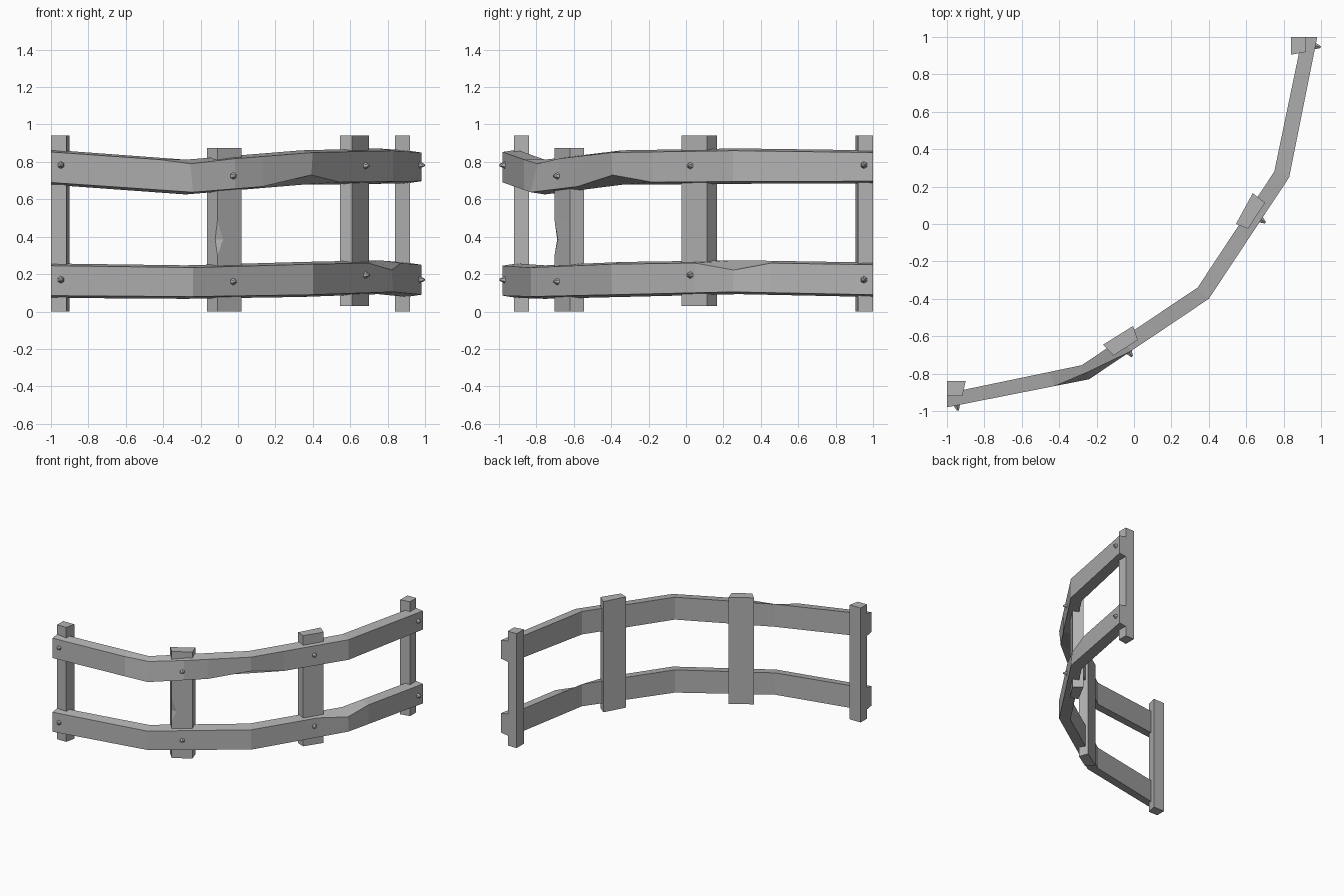
import bpy, bmesh
from mathutils import Vector

cube = bpy.data.objects.get("Cube")
if cube:
    bpy.data.objects.remove(cube)

grey = bpy.data.materials.new("weathered grey")
grey.use_nodes = True
colour = (0.45, 0.45, 0.45, 1)
grey.diffuse_color = colour
grey.node_tree.nodes["Principled BSDF"].inputs["Base Color"].default_value = colour


def finish(name, bm):
    bmesh.ops.remove_doubles(bm, verts=bm.verts, dist=0.0005)
    bmesh.ops.recalc_face_normals(bm, faces=bm.faces)
    mesh = bpy.data.meshes.new(name)
    bm.to_mesh(mesh)
    bm.free()
    mesh.materials.append(grey)
    obj = bpy.data.objects.new(name, mesh)
    bpy.context.collection.objects.link(obj)
    return obj


def loft(name, sections):
    """Skin a closed solid through equal-length rings of points."""
    bm = bmesh.new()
    rings = [[bm.verts.new(p) for p in ring] for ring in sections]
    n = len(rings[0])
    for a, b in zip(rings, rings[1:]):
        for i in range(n):
            j = (i + 1) % n
            bm.faces.new((a[i], a[j], b[j], b[i]))
    bm.faces.new(rings[0])
    bm.faces.new(rings[-1])
    return finish(name, bm)


# Bent path shared by both rails: outer and inner edges in plan
OUTER = [(-1, -0.98), (-0.24, -0.83), (0.40, -0.40), (0.83, 0.25), (0.98, 1)]
INNER = [(-1, -0.905), (-0.28, -0.755), (0.34, -0.34), (0.75, 0.28), (0.9, 1)]
OUTER_BOTTOM, OUTER_TOP = 0, 1


def rail(name, heights, chips):
    """Chips map a joint to (corner, shift, reach before, reach after)."""
    joints = []
    for (ox, oy), (ix, iy), (low, high) in zip(OUTER, INNER, heights):
        joints.append([Vector((ox, oy, low)), Vector((ox, oy, high)),
                       Vector((ix, iy, high + 0.012)),
                       Vector((ix, iy, low - 0.012))])

    def between(k, t):
        return [p.lerp(q, t) for p, q in zip(joints[k], joints[k + 1])]

    sections = []
    for k, ring in enumerate(joints):
        if k in chips:
            corner, shift, before, after = chips[k]
            worn = [p.copy() for p in ring]
            worn[corner] += Vector(shift)
            sections += [between(k - 1, before), worn, between(k, after)]
        else:
            sections.append(ring)
    return loft(name, sections)


rail("upper_rail",
     [(0.69, 0.853), (0.638, 0.80), (0.69, 0.85), (0.695, 0.86), (0.697, 0.85)],
     {1: (OUTER_TOP, (-0.015, 0.035, -0.01), 0.76, 0.35),
      2: (OUTER_BOTTOM, (-0.008, 0.008, 0.04), 0.58, 0.34)})
rail("lower_rail",
     [(0.085, 0.245), (0.08, 0.235), (0.09, 0.253), (0.105, 0.262), (0.09, 0.25)],
     {3: (OUTER_TOP, (-0.008, 0.005, -0.04), 0.69, 0.27)})


# Posts: straight prisms on slightly skewed footprints
def post(name, plan, low, high):
    return loft(name, [[(x, y, z) for x, y in plan] for z in (low, high)])


post("left_end_post",
     [(-1, -0.92), (-0.918, -0.92), (-0.9, -0.84), (-1, -0.84)], 0, 0.94)
post("right_end_post",
     [(0.84, 0.905), (0.92, 0.92), (0.92, 1), (0.84, 1)], 0, 0.94)
post("left_middle_post",
     [(0.545, 0), (0.61, -0.025), (0.70, 0.113), (0.635, 0.165)], 0.03, 0.94)

# Front middle post has a chip worn from its near edge
corner = (-0.11, -0.703)
rest = [(0.02, -0.62), (-0.005, -0.545), (-0.165, -0.645)]
sections = []
for z in (0, 0.30, 0.385, 0.49, 0.875):
    pair = [(-0.122, -0.689), (-0.08, -0.684)] if z == 0.385 else [corner] * 2
    sections.append([(x, y, z) for x, y in pair + rest])
loft("right_middle_post", sections)


# Faceted bolt heads on the outer rail faces
def bolt(name, k, t, z):
    a, b = Vector(OUTER[k]), Vector(OUTER[k + 1])
    d = (b - a).normalized()
    out = Vector((d.y, -d.x, 0))
    spot = a.lerp(b, t)
    bm = bmesh.new()
    bmesh.ops.create_cone(bm, cap_ends=True, segments=6, radius1=0.023,
                          radius2=0.006, depth=0.036)
    obj = finish(name, bm)
    obj.rotation_euler = out.to_track_quat("Z", "Y").to_euler()
    obj.location = Vector((spot.x, spot.y, z)) + out * 0.01


for label, k, t, low, high in [("left_end", 0, 0.07, 0.17, 0.783),
                               ("right_middle", 1, 0.335, 0.16, 0.725),
                               ("left_middle", 2, 0.65, 0.195, 0.78),
                               ("right_end", 3, 0.935, 0.17, 0.783)]:
    bolt(label + "_lower_bolt", k, t, low)
    bolt(label + "_upper_bolt", k, t, high)
